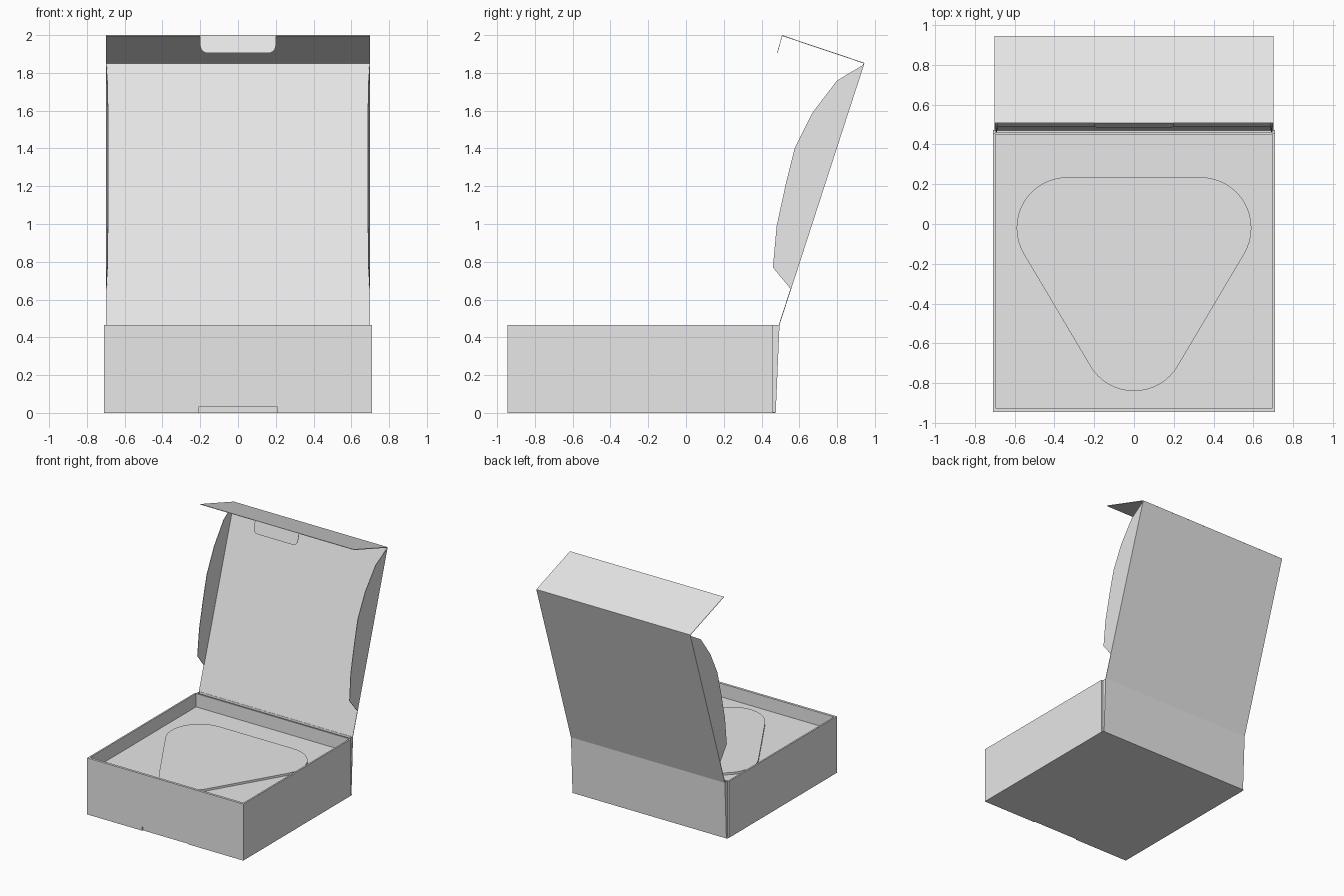
import bpy, bmesh, math
from mathutils import Vector

if "Cube" in bpy.data.objects:
    bpy.data.objects.remove(bpy.data.objects["Cube"])

card = bpy.data.materials.new("light grey card")
card.diffuse_color = (0.8, 0.8, 0.8, 1)
card.use_nodes = True
card.node_tree.nodes["Principled BSDF"].inputs["Base Color"].default_value = card.diffuse_color


def plate(name, points, push):
    """Flat panel: a polygon extruded along the vector push."""
    bm = bmesh.new()
    face = bm.faces.new([bm.verts.new(p) for p in points])
    ext = bmesh.ops.extrude_face_region(bm, geom=[face], use_keep_orig=True)
    moved = [g for g in ext["geom"] if isinstance(g, bmesh.types.BMVert)]
    bmesh.ops.translate(bm, verts=moved, vec=Vector(push))
    bmesh.ops.recalc_face_normals(bm, faces=bm.faces[:])
    mesh = bpy.data.meshes.new(name)
    bm.to_mesh(mesh)
    bm.free()
    mesh.materials.append(card)
    ob = bpy.data.objects.new(name, mesh)
    bpy.context.collection.objects.link(ob)
    return ob


def block(name, x0, x1, y0, y1, z0, z1):
    return plate(name, [(x0, y0, z0), (x1, y0, z0), (x1, y1, z0), (x0, y1, z0)],
                 (0, 0, z1 - z0))


def sheet(name, half, a, b, push):
    """Rectangular panel spanning the box width between (y, z) points a and b."""
    return plate(name, [(-half, *a), (half, *a), (half, *b), (-half, *b)], push)


def arc(cx, cy, r, start, end, n):
    return [(cx + r * math.cos(math.radians(start + (end - start) * i / n)),
             cy + r * math.sin(math.radians(start + (end - start) * i / n)))
            for i in range(n + 1)]


H = 0.465    # height of the tray walls
W = 0.71     # half width
F = -0.945   # front
T = 0.004    # card thickness

# Tray floor
block("floor", -W + 0.002, W - 0.002, F + 0.01, 0.472, 0, T)

# Front wall: outer panel with a slot at the bottom, inner panel behind it
slot = [(-W, 0), (-0.21, 0), (-0.21, 0.03), (0.21, 0.03), (0.21, 0), (W, 0), (W, H), (-W, H)]
plate("front_wall", [(x, F, z) for x, z in slot], (0, 0.008, 0))
block("front_inner_wall", -0.697, 0.697, F + 0.008, -0.925, 0, H)

# Side walls, corner flaps and curved lid wings
wing = [(0.943, 1.845), (0.80, 1.76), (0.67, 1.59), (0.575, 1.40),
        (0.53, 1.22), (0.48, 0.99), (0.46, 0.77), (0.555, 0.655)]
corner = [(0.461, 0), (0.473, 0), (0.492, H), (0.461, H)]
for side, s in (("left", -1), ("right", 1)):
    x0, x1 = sorted((s * 0.697, s * W))
    block(side + "_wall", x0, x1, F + 0.008, 0.457, 0, H)
    plate(side + "_corner_flap", [(s * 0.697, y, z) for y, z in corner], (-s * T, 0, 0))
    # wings lean slightly inwards toward their free edge
    plate(side + "_lid_wing",
          [(s * (0.70 - 0.05 * (0.335 * (z - H) + 0.495 - y)), y, z)
           if 0 < i < len(wing) - 1 else (s * 0.70, y, z)
           for i, (y, z) in enumerate(wing)], (-s * T, 0, 0))

# Back wall: inner panel and the leaning outer panel that carries the lid
block("back_inner_wall", -0.697, 0.697, 0.45, 0.461, 0, H)
sheet("back_wall", 0.70, (0.475, 0), (0.495, H), (0, -T, 0))

# Open lid with its closing flap
sheet("lid", 0.70, (0.495, H), (0.945, 1.853), (0, -T, 0.001))
sheet("lid_front_flap", 0.70, (0.945, 1.853), (0.508, 2.0), (0, -0.001, -T))

# Tuck tab with rounded lower corners
low = arc(-0.16, 0.055, 0.04, 180, 270, 6) + arc(0.16, 0.055, 0.04, 270, 360, 6)
tab = [(x, v / 0.095) for x, v in low + [(0.2, 0.11), (-0.2, 0.11)]]
tab = [(x, 0.482 + 0.026 * min(1, (v - 0.158)), 1.905 + 0.094 * (v - 0.158)) for x, v in tab]
plate("tuck_tab", tab, (0, 0.003, 0))

# Insert board with a raised rounded triangular pad
block("insert_board", -0.697, 0.697, -0.925, 0.45, 0.345, 0.355)
pad = (arc(0, -0.585, 0.255, 210, 330, 16) + arc(0.335, -0.02, 0.255, -30, 90, 16)
       + arc(-0.335, -0.02, 0.255, 90, 210, 16))
plate("triangular_pad", [(x, y, 0.354) for x, y in pad], (0, 0, 0.018))
